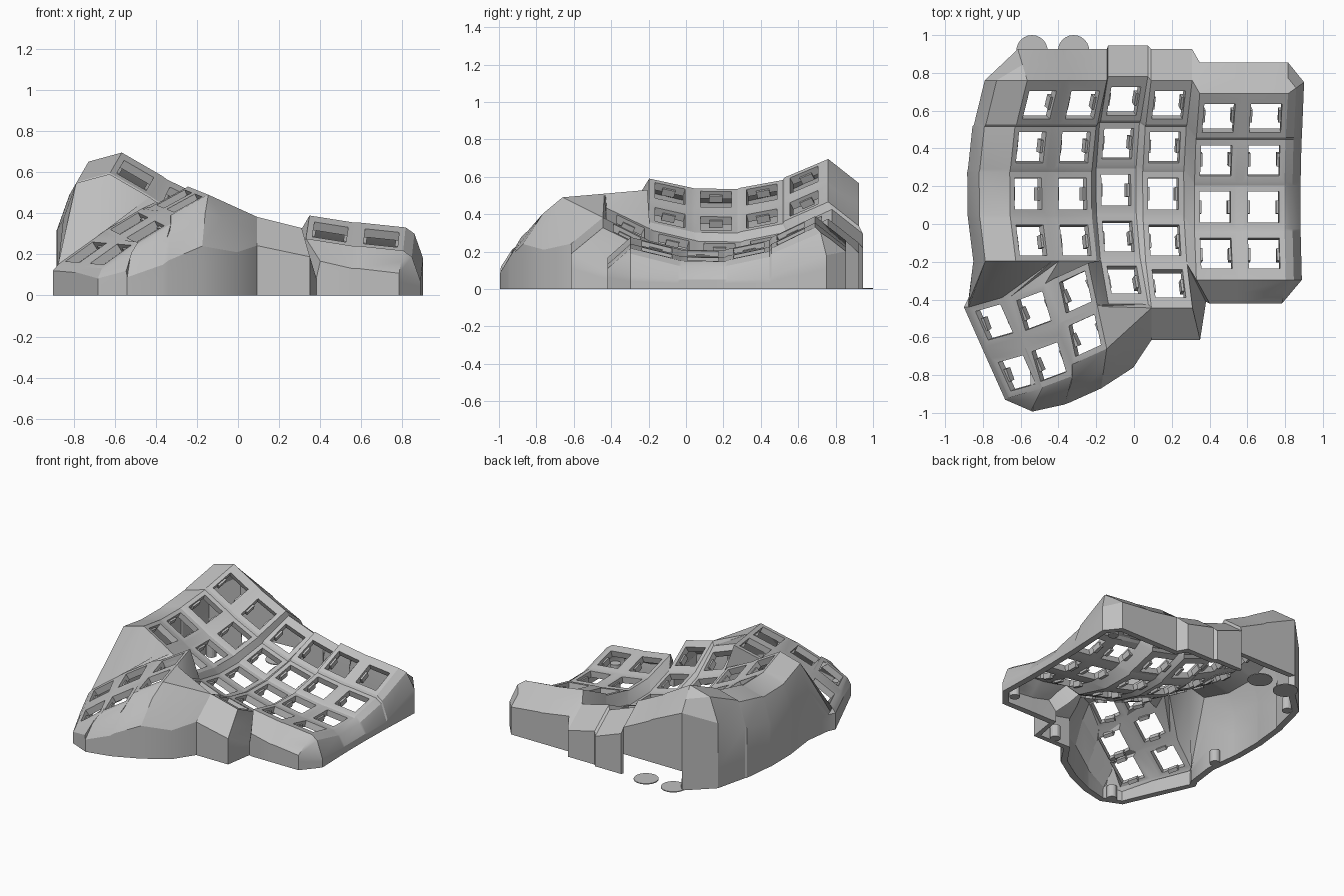
import bpy
import bmesh
from math import sin, cos, radians
from mathutils import Vector, Matrix

cube = bpy.data.objects.get("Cube")
if cube:
    bpy.data.objects.remove(cube, do_unlink=True)

grey = bpy.data.materials.new("plain grey")
grey.use_nodes = True
grey.diffuse_color = (0.52, 0.52, 0.52, 1)
grey.node_tree.nodes["Principled BSDF"].inputs["Base Color"].default_value = (0.52, 0.52, 0.52, 1)

HOLE = 0.083
TL, TR, BR, BL = range(4)
bm = bmesh.new()
cache = {}


def vert(co):
    key = tuple(round(c, 4) for c in co)
    if key not in cache:
        cache[key] = bm.verts.new(co)
    return cache[key]


def face(*points):
    verts = list(dict.fromkeys(vert(p) for p in points))
    if len(verts) > 2 and not bm.faces.get(verts):
        bm.faces.new(verts)


def zip_strip(a, b):
    """Bridge two open point rows that may differ in length."""
    i = j = 0
    while i < len(a) - 1 or j < len(b) - 1:
        if j == len(b) - 1 or (i < len(a) - 1 and (i + 1) * (len(b) - 1) <= (j + 1) * (len(a) - 1)):
            face(a[i], a[i + 1], b[j])
            i += 1
        else:
            face(a[i], b[j + 1], b[j])
            j += 1


class Key:
    """One switch plate with a square hole."""

    def __init__(self, centre, u, v, top=0.115, bottom=0.115):
        self.c, self.u, self.v = Vector(centre), Vector(u).normalized(), Vector(v).normalized()
        self.n = self.u.cross(self.v).normalized()
        w = 0.112
        self.p = [self.at(-w, top), self.at(w, top), self.at(w, -bottom), self.at(-w, -bottom)]
        self.hole = [self.at(x * HOLE, y * HOLE) for x, y in ((-1, 1), (1, 1), (1, -1), (-1, -1))]

    def at(self, x, y, z=0):
        return self.c + self.u * x + self.v * y + self.n * z


def build_grid(keys):
    """Plates plus the webs that join neighbouring plates."""
    for (c, r), k in keys.items():
        for i in range(4):
            j = (i + 1) % 4
            face(k.p[i], k.p[j], k.hole[j], k.hole[i])
        below, beside = keys.get((c, r + 1)), keys.get((c + 1, r))
        if below:
            face(k.p[BL], k.p[BR], below.p[TR], below.p[TL])
        if beside:
            face(k.p[TR], beside.p[TL], beside.p[BL], k.p[BR])
    for c in range(5):
        for r in range(4):
            ring = [((c, r), BR), ((c, r + 1), TR), ((c + 1, r + 1), TL), ((c + 1, r), BL)]
            found = [keys[k].p[i] for k, i in ring if k in keys]
            if len(found) > 2:
                face(*found)


# Finger keys: x, y, z of each column's middle key and its sideways tilt
columns = [(-0.56, 0.16, 0.48, 30), (-0.325, 0.16, 0.35, 26), (-0.095, 0.18, 0.215, 20),
           (0.155, 0.16, 0.17, 14), (0.43, 0.09, 0.19, 9), (0.685, 0.09, 0.16, 6)]
rows = [(0.47, 0.12, 26), (0.245, 0.03, 12), (0, 0, -1), (-0.245, 0.035, -14), (-0.475, 0.125, -27)]
fingers = {}
for c, (x, y, z, tilt) in enumerate(columns):
    b = radians(tilt)
    normal = Vector((sin(b), 0, cos(b)))
    last = 4 if c in (2, 3) else 3
    for r in range(last + 1):
        dy, lift, pitch = rows[r]
        a = radians(pitch)
        fingers[c, r] = Key(Vector((x, y + dy, z)) + normal * lift, (cos(b), 0, -sin(b)),
                            Vector((0, cos(a), 0)) + normal * sin(a),
                            0.145 if r == 0 else 0.115,
                            0.145 if r == last and c > 1 else 0.115)

# Thumb keys: two rows of three on a steep slope
thumb_axes = [((0.21, 0.06, 0.15), (-0.12, 0.27, 0.01)), ((0.215, 0.08, 0.13), (-0.08, 0.27, 0.04)),
              ((0.22, 0.10, 0.12), (-0.05, 0.23, 0.02))]
thumb_centres = [[(-0.74, -0.52, 0.21), (-0.53, -0.46, 0.35), (-0.31, -0.36, 0.47)],
                 [(-0.62, -0.79, 0.20), (-0.45, -0.73, 0.31), (-0.26, -0.59, 0.45)]]
thumbs = {(c, r): Key(thumb_centres[r][c], *thumb_axes[c]) for r in range(2) for c in range(3)}
build_grid(fingers)
build_grid(thumbs)


def f(c, r, i):
    return fingers[c, r].p[i]


def t(c, r, i):
    return thumbs[c, r].p[i]


# Bridge between finger field and thumb cluster
zip_strip([f(0, 3, BL), f(0, 3, BR), f(1, 3, BL), f(1, 3, BR), f(2, 4, TL)],
          [t(c, 0, i) for c in range(3) for i in (TL, TR)])
zip_strip([f(2, 4, TL), f(2, 4, BL), f(2, 4, BR), f(3, 4, BL)],
          [t(2, 0, TR), t(2, 0, BR), t(2, 1, TR), t(2, 1, BR)])

# Outer wall: rim point, outward offset, drop, shoulder position, shoulder drop, open below
wall = []


def rim(point, dx, dy, drop, out=0.5, down=0.5, gap=False):
    wall.append((point, dx, dy, drop, out, down, gap))


for r in (3, 2, 1, 0):
    for i in (BL, TL):
        rim(f(0, r, i), -0.225, 0, 0.22, 0.72, 0.2)
for c in range(6):
    for i in (TL, TR):
        dx = -0.05 if (c, i) == (0, TL) else 0
        rim(f(c, 0, i), dx, 0.165, 0.13, gap=c == 0 or (c, i) == (1, TL))
for r in range(4):
    for i in (TR, BR):
        rim(f(5, r, i), 0.085, 0.06 if (r, i) == (0, TR) else 0, 0.15, 0.5, 0.2)
rim(f(5, 3, BR), -0.02, -0.125, 0.11)
for c, i in ((5, BL), (4, BR), (4, BL)):
    rim(f(c, 3, i), 0.07 if (c, i) == (4, BL) else 0, -0.125, 0.11)
rim(f(3, 4, TR), 0.10, -0.20, 0.13)
rim(f(3, 4, BR), 0.04, -0.17, 0.14)
rim(f(3, 4, BL), 0, -0.17, 0.14)
rim(t(2, 1, BR), 0.14, -0.10, 0.28, 0.5, 0.4)
rim(t(2, 1, BR), -0.03, -0.21, 0.25, 0.5, 0.35)
rim(t(2, 1, BL), -0.01, -0.20, 0.22, 0.5, 0.35)
rim(t(1, 1, BR), -0.04, -0.15, 0.20, 0.5, 0.35)
rim(t(1, 1, BL), -0.03, -0.12, 0.15, 0.5, 0.35)
rim(t(0, 1, BR), -0.06, -0.12, 0.14, 0.5, 0.35)
rim(t(0, 1, BL), -0.02, -0.01, 0.05)
for r, i in ((1, TL), (0, BL), (0, TL)):
    rim(t(0, r, i), -0.025, 0, 0.03)
rim(t(0, 0, TL), 0.0, 0.05, 0.03)

rings = []
for p, dx, dy, drop, out, down, gap in wall:
    shoulder = p + Vector((dx * out, dy * out, -drop * down))
    low = p + Vector((dx, dy, -drop))
    low.z = max(low.z, 0.05)
    sill = Vector((low.x, low.y, min(0.14, low.z * 0.6)))
    rings.append([p, shoulder, low, sill, Vector((low.x, low.y, 0))])
for n, (a, entry) in enumerate(zip(rings, wall)):
    b = rings[(n + 1) % len(rings)]
    for k in range(3 if entry[6] else 4):
        face(a[k], b[k], b[k + 1], a[k + 1])

bmesh.ops.recalc_face_normals(bm, faces=bm.faces[:])
bm.faces.ensure_lookup_table()
if bm.faces[0].normal.z < 0:
    bmesh.ops.reverse_faces(bm, faces=bm.faces[:])


def make_object(name, mesh_bm):
    mesh = bpy.data.meshes.new(name)
    mesh_bm.to_mesh(mesh)
    mesh_bm.free()
    mesh.materials.append(grey)
    ob = bpy.data.objects.new(name, mesh)
    bpy.context.collection.objects.link(ob)
    return ob


# Shell with real thickness
shell = make_object("keyboard_shell", bm)
solid = shell.modifiers.new("thickness", "SOLIDIFY")
solid.thickness = 0.045
solid.offset = -1
bpy.ops.object.select_all(action="DESELECT")
shell.select_set(True)
bpy.context.view_layer.objects.active = shell
bpy.ops.object.modifier_apply(modifier=solid.name)
bpy.ops.object.shade_smooth_by_angle(angle=radians(25))

# Retaining nubs on two sides of every hole
clips = bmesh.new()
for k in list(fingers.values()) + list(thumbs.values()):
    for side in (-1, 1):
        frame = Matrix((k.u, k.n.cross(k.u), k.n)).transposed().to_4x4()
        frame.translation = k.at(side * HOLE, 0, -0.04)
        bmesh.ops.create_cube(clips, size=1, matrix=frame @ Matrix.Diagonal((0.026, 0.07, 0.04, 1)))
make_object("switch_clips", clips)

# Screw posts inside the base, and flat discs under the cable opening
posts = bmesh.new()
for x, y in ((-0.72, 0.72), (0.80, 0.74), (0.78, -0.30), (0.22, -0.55), (-0.58, -0.92), (-0.80, -0.12)):
    bmesh.ops.create_cone(posts, cap_ends=True, segments=16, radius1=0.035, radius2=0.035, depth=0.09,
                          matrix=Matrix.Translation((x, y, 0.045)))
make_object("screw_posts", posts)
discs = bmesh.new()
for x in (-0.54, -0.32):
    bmesh.ops.create_cone(discs, cap_ends=True, segments=24, radius1=0.083, radius2=0.083, depth=0.006,
                          matrix=Matrix.Translation((x, 0.917, 0.003)))
make_object("base_discs", discs)
